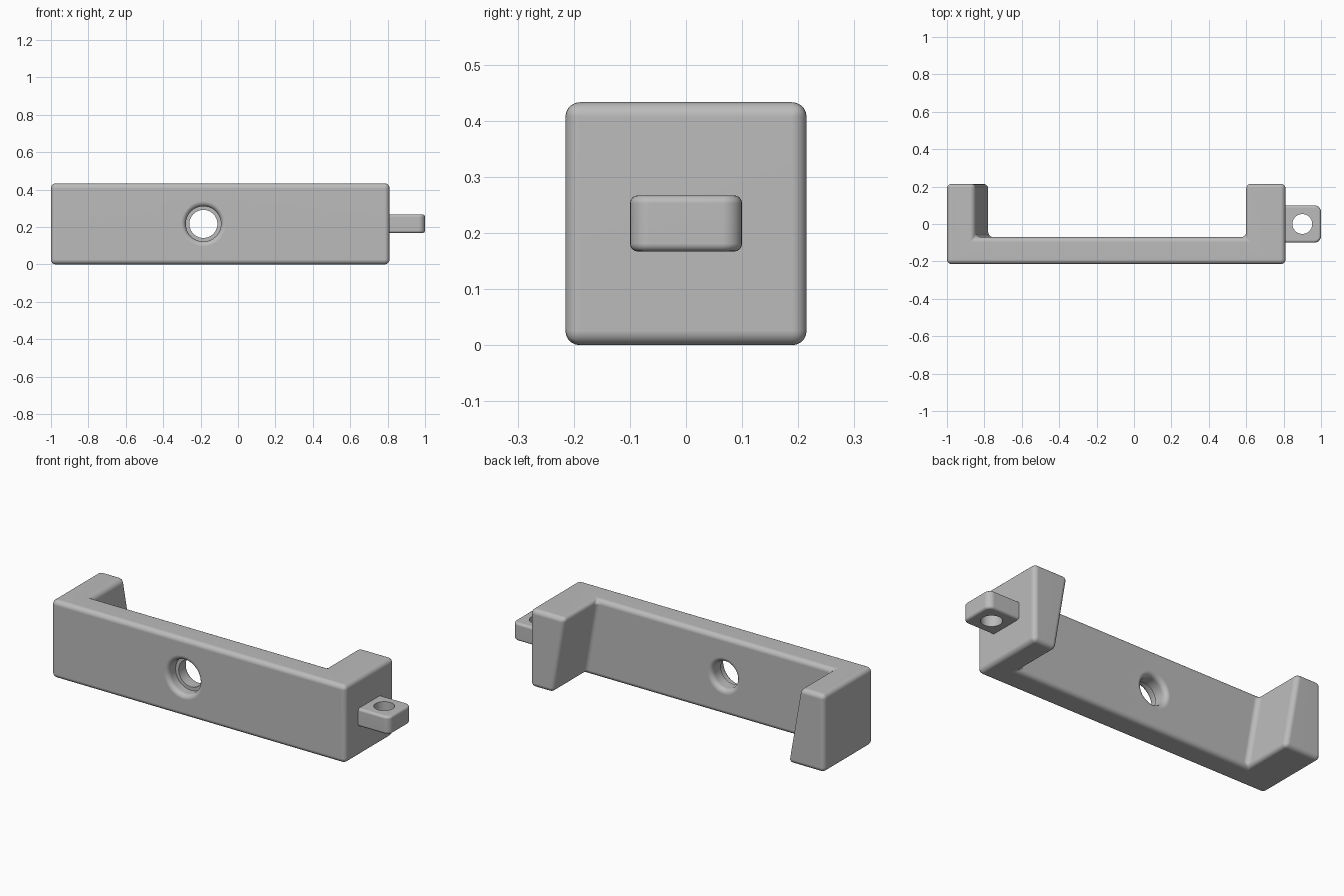
import bpy, bmesh, math
from mathutils import Matrix

if "Cube" in bpy.data.objects:
    bpy.data.objects.remove(bpy.data.objects["Cube"], do_unlink=True)

grey = bpy.data.materials.new("plain_grey")
COLOUR = (0.5, 0.5, 0.5, 1)
grey.diffuse_color = COLOUR
grey.use_nodes = True
grey.node_tree.nodes["Principled BSDF"].inputs["Base Color"].default_value = COLOUR

HEIGHT, HALF, ROUND = 0.433, 0.215, 0.026
LEFT, RIGHT, WALL_BACK = -1.0, 0.81, -0.07


def make_object(name, bm):
    bmesh.ops.recalc_face_normals(bm, faces=bm.faces)
    mesh = bpy.data.meshes.new(name)
    bm.to_mesh(mesh)
    bm.free()
    mesh.materials.append(grey)
    obj = bpy.data.objects.new(name, mesh)
    bpy.context.collection.objects.link(obj)
    return obj


def prism(bm, bottom, top):
    """Join two matching outlines into a closed solid."""
    low = [bm.verts.new(p) for p in bottom]
    high = [bm.verts.new(p) for p in top]
    bm.faces.new(low)
    bm.faces.new(high)
    for i in range(len(low)):
        j = (i + 1) % len(low)
        bm.faces.new((low[i], low[j], high[j], high[i]))


def lathe(name, profile, matrix, steps=64):
    """Spin (radius, height) points round an axis to make a cutter."""
    bm = bmesh.new()
    verts = [bm.verts.new((r, 0, h)) for r, h in profile]
    edges = [bm.edges.new(pair) for pair in zip(verts, verts[1:])]
    bmesh.ops.spin(bm, geom=verts + edges, axis=(0, 0, 1), cent=(0, 0, 0),
                   angle=math.tau, steps=steps, use_merge=True)
    bmesh.ops.remove_doubles(bm, verts=bm.verts, dist=1e-5)
    bmesh.ops.transform(bm, matrix=matrix, verts=bm.verts)
    obj = make_object(name, bm)
    obj.hide_render = True
    return obj


def quarter(radius, height, size, direction):
    """Rounded rim that flares from the bore out to the surface."""
    arc = []
    for i in range(7):
        a = i / 6 * math.pi / 2
        arc.append((radius + size * (1 - math.cos(a)),
                    height - direction * size * (1 - math.sin(a))))
    return arc


def finish(obj, cutter):
    """Cut the hole, then smooth the rounds and keep the flats flat."""
    cut = obj.modifiers.new("hole", "BOOLEAN")
    cut.operation, cut.solver, cut.object = "DIFFERENCE", "EXACT", cutter
    bpy.ops.object.select_all(action="DESELECT")
    obj.select_set(True)
    bpy.context.view_layer.objects.active = obj
    for m in list(obj.modifiers):
        bpy.ops.object.modifier_apply(modifier=m.name)
    bpy.data.objects.remove(cutter, do_unlink=True)
    bpy.ops.object.shade_smooth_by_angle(angle=math.radians(35))
    normals = obj.modifiers.new("flat_faces", "WEIGHTED_NORMAL")
    normals.keep_sharp = True


# Bracket: U-shaped outline whose slot leans sideways with height
def outline(z, slot_left, slot_right):
    return [(x, y, z) for x, y in (
        (LEFT, -HALF), (RIGHT, -HALF), (RIGHT, HALF), (slot_right, HALF),
        (slot_right, WALL_BACK), (slot_left, WALL_BACK),
        (slot_left, HALF), (LEFT, HALF))]


bm = bmesh.new()
prism(bm, outline(0, -0.775, 0.67), outline(HEIGHT, -0.85, 0.595))
bracket = make_object("bracket", bm)
bevel = bracket.modifiers.new("rounded_edges", "BEVEL")
bevel.width, bevel.segments, bevel.limit_method = ROUND, 5, "NONE"

# Counterbored screw hole, bored from front to back
front = list(reversed(quarter(0.094, HALF, ROUND, 1)))
back = quarter(0.075, -WALL_BACK, ROUND, -1)
profile = ([(0, HALF + 0.05), (0.12, HALF + 0.05)] + front
           + [(0.094, 0.15), (0.075, 0.15)] + back
           + [(0.101, 0.03), (0, 0.03)])
to_front = Matrix.Translation((-0.185, 0, HEIGHT / 2)) @ Matrix.Rotation(math.pi / 2, 4, "X")
finish(bracket, lathe("screw_hole_cutter", profile, to_front))

# Side lug: upright corners rounded first, then the remaining edges
bm = bmesh.new()
rect = ((0.78, -0.1), (1, -0.1), (1, 0.1), (0.78, 0.1))
prism(bm, [(x, y, 0.167) for x, y in rect], [(x, y, 0.267) for x, y in rect])
corners = [e for e in bm.edges if all(v.co.x > 0.9 for v in e.verts)
           and abs(e.verts[0].co.z - e.verts[1].co.z) > 0.05]
bmesh.ops.bevel(bm, geom=corners, offset=0.035, segments=6, profile=0.5, affect="EDGES")
lug = make_object("side_lug", bm)
bevel = lug.modifiers.new("rounded_edges", "BEVEL")
bevel.width, bevel.segments, bevel.limit_method = 0.014, 4, "ANGLE"
bevel.angle_limit = math.radians(40)

# Eyelet through the lug
profile = [(0, 0.1), (0.053, 0.1), (0.053, -0.1), (0, -0.1)]
finish(lug, lathe("eyelet_cutter", profile, Matrix.Translation((0.9, 0, HEIGHT / 2)), 48))
